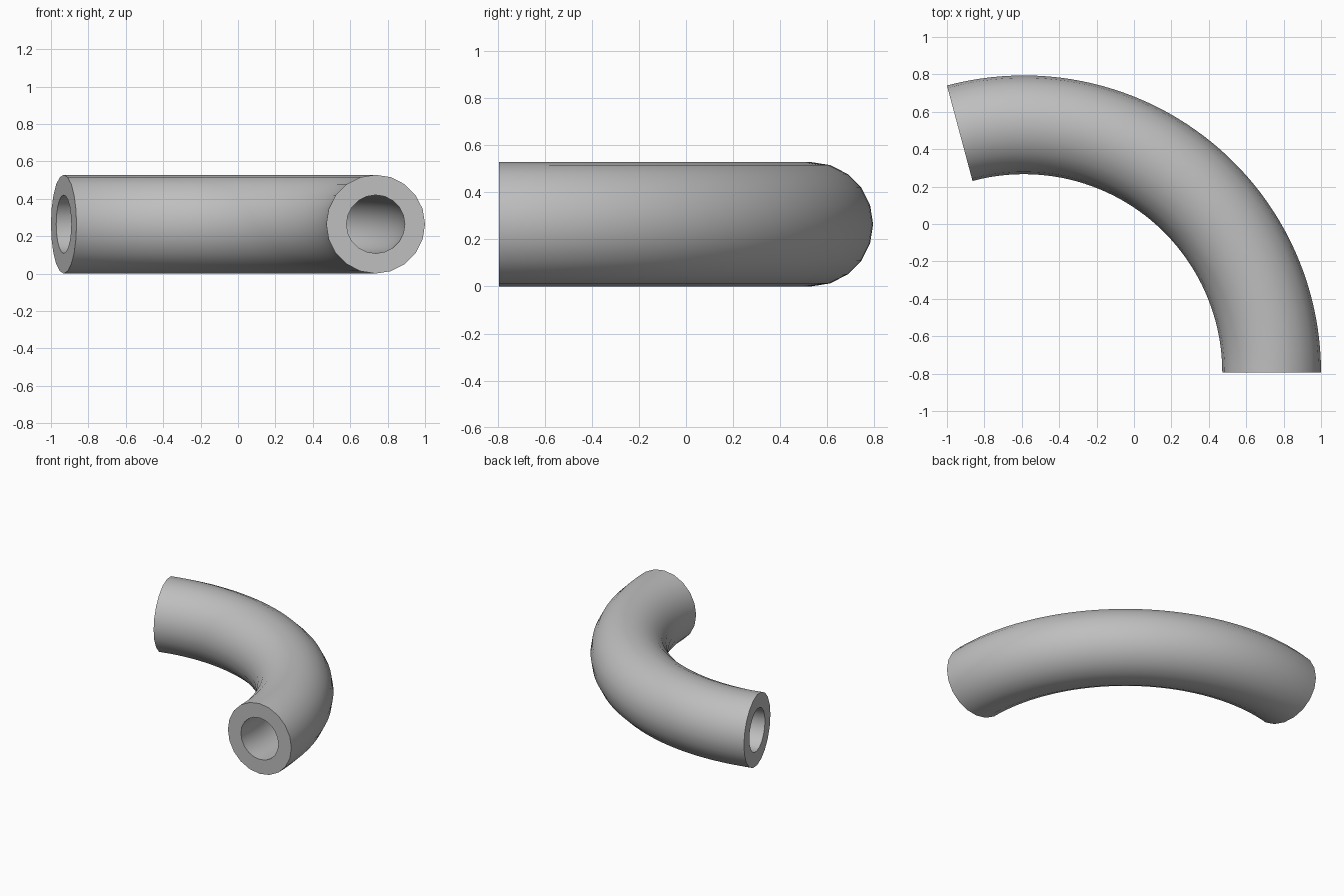
import bpy, bmesh
from math import sin, cos, pi, radians
from mathutils import Vector

cube = bpy.data.objects.get("Cube")
if cube:
    bpy.data.objects.remove(cube)

SIDES, STEPS = 20, 48
SWEEP = radians(105)
OUTER, BORE = 0.264, 0.156
REACH = 2 / (1 + sin(SWEEP - pi / 2))      # outermost radius of the bend
BEND = REACH - OUTER
CENTRE = Vector((1 - REACH, -REACH / 2, OUTER))

# Plain grey material
grey = bpy.data.materials.new("plain grey")
grey.use_nodes = True
colour = (0.52, 0.52, 0.52, 1)
grey.diffuse_color = colour
grey.node_tree.nodes["Principled BSDF"].inputs["Base Color"].default_value = colour

bm = bmesh.new()


def ring(angle, radius):
    """One circular cross-section of the bend."""
    verts = []
    for i in range(SIDES):
        a = 2 * pi * i / SIDES
        r = BEND + radius * cos(a)
        verts.append(bm.verts.new(CENTRE + Vector((r * cos(angle), r * sin(angle), radius * sin(a)))))
    return verts


def bridge(a, b, smooth):
    for i in range(SIDES):
        j = (i + 1) % SIDES
        bm.faces.new((a[i], a[j], b[j], b[i])).smooth = smooth


# Outer wall and bore swept along the arc
angles = [SWEEP * s / STEPS for s in range(STEPS + 1)]
outer = [ring(t, OUTER) for t in angles]
bore = [ring(t, BORE) for t in angles]
for s in range(STEPS):
    bridge(outer[s], outer[s + 1], True)
    bridge(bore[s + 1], bore[s], True)

# Flat annular ends
bridge(bore[0], outer[0], False)
bridge(outer[-1], bore[-1], False)
bmesh.ops.recalc_face_normals(bm, faces=bm.faces)

mesh = bpy.data.meshes.new("curved_pipe")
bm.to_mesh(mesh)
bm.free()
mesh.materials.append(grey)
pipe = bpy.data.objects.new("curved_pipe", mesh)
bpy.context.collection.objects.link(pipe)

# Smooth walls with crisp end rims
bpy.context.view_layer.objects.active = pipe
pipe.select_set(True)
bpy.ops.object.shade_smooth_by_angle(angle=radians(40))
